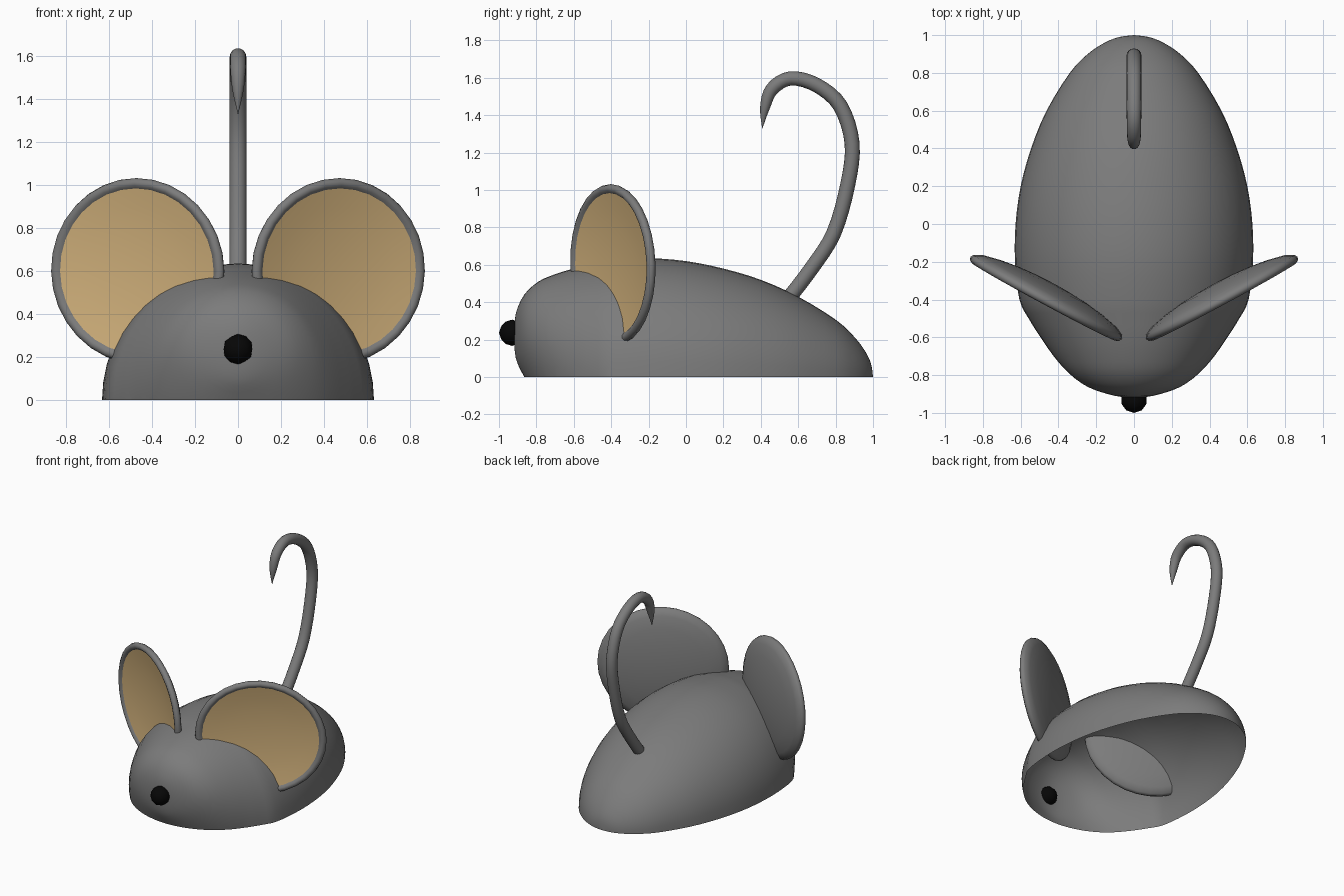
import bpy, bmesh
from math import sin, cos, pi
from mathutils import Vector

if "Cube" in bpy.data.objects:
    bpy.data.objects.remove(bpy.data.objects["Cube"])

GREY, TAN, BLACK = (.2, .2, .2), (.64, .44, .2), (.002, .002, .002)


def add_object(name, bm, colour, angle=50):
    bmesh.ops.recalc_face_normals(bm, faces=bm.faces)
    mesh = bpy.data.meshes.new(name)
    bm.to_mesh(mesh)
    bm.free()
    obj = bpy.data.objects.new(name, mesh)
    bpy.context.collection.objects.link(obj)
    mat = bpy.data.materials.new(name + "_colour")
    mat.diffuse_color = (*colour, 1)
    mat.use_nodes = True
    mat.node_tree.nodes["Principled BSDF"].inputs["Base Color"].default_value = mat.diffuse_color
    mesh.materials.append(mat)
    bpy.ops.object.select_all(action='DESELECT')
    obj.select_set(True)
    bpy.context.view_layer.objects.active = obj
    bpy.ops.object.shade_smooth_by_angle(angle=angle * pi / 180)
    return obj


def skin(rings):
    """Bridge rings of equal point count; one-point rings become poles."""
    bm = bmesh.new()
    rows = [[bm.verts.new(p) for p in r] for r in rings]
    n = max(len(r) for r in rows)
    for a, b in zip(rows, rows[1:]):
        for i in range(n):
            j = (i + 1) % n
            quad = [a[i % len(a)], a[j % len(a)], b[j % len(b)], b[i % len(b)]]
            bm.faces.new(list(dict.fromkeys(quad)))
    return bm


def smooth_rows(rows, steps):
    """Catmull-Rom interpolation through rows of numbers."""
    pts = [Vector(r) for r in rows]
    out = []
    for i in range(len(pts) - 1):
        p0, p1 = pts[max(i - 1, 0)], pts[i]
        p2, p3 = pts[i + 1], pts[min(i + 2, len(pts) - 1)]
        for k in range(steps):
            t = k / steps
            out.append(0.5 * (2 * p1 + (p2 - p0) * t
                              + (2 * p0 - 5 * p1 + 4 * p2 - p3) * t * t
                              + (3 * p1 - p0 - 3 * p2 + p3) * t ** 3))
    return out + [pts[-1]]


# Body: cross-sections (y, half width, top height, centre height), open below
sections = [(-.92, 0, .22, .22), (-.91, .1, .34, .22), (-.865, .24, .44, .22),
            (-.79, .345, .51, .18), (-.7, .425, .55, .12), (-.6, .495, .58, .07),
            (-.5, .558, .602, .03), (-.4, .607, .62, 0), (-.2, .63, .635, 0),
            (0, .627, .62, 0), (.2, .6, .58, 0), (.4, .545, .52, 0),
            (.6, .463, .43, 0), (.8, .34, .307, 0), (.9, .245, .215, 0),
            (.96, .155, .135, 0), (.99, .078, .068, 0), (1, 0, 0, 0)]
N = 48
rings = []
for y, w, top, zc in smooth_rows(sections, 3):
    if w < .001:
        rings.append([(0, y, zc)])
    else:
        rings.append([(w * cos(2 * pi * i / N), y, zc + (top - zc) * sin(2 * pi * i / N))
                      for i in range(N)])
bm = skin(rings)
bmesh.ops.bisect_plane(bm, geom=bm.verts[:] + bm.edges[:] + bm.faces[:], dist=1e-5,
                       plane_co=(0, 0, 0), plane_no=(0, 0, 1), clear_inner=True)
add_object("body", bm, GREY)


def lathe(profile, n=32):
    return skin([[(0, 0, d)] if r == 0 else
                 [(r * cos(2 * pi * i / n), r * sin(2 * pi * i / n), d) for i in range(n)]
                 for r, d in profile])


# Ears: shallow bowls with a rounded rim and a tan lining
shell = [(.388, 0), (.4, .011), (.415, .014), (.43, .006), (.436, -.01), (.428, -.028),
         (.385, -.05), (.3, -.07), (.2, -.085), (.1, -.093), (0, -.096)]
lining = [(0, -.032), (.1, -.03), (.2, -.024), (.3, -.014), (.388, 0)]
for side, label in ((1, "right"), (-1, "left")):
    facing = Vector((side * .475, -.88, -.03))
    for part, profile, colour in (("ear", shell, GREY),
                                  ("ear_lining", lining, TAN)):
        ear = add_object(f"{label}_{part}", lathe(profile), colour)
        ear.location = (side * .47, -.4, .6)
        ear.scale = (1.045, .99, 1)
        ear.rotation_mode = 'QUATERNION'
        ear.rotation_quaternion = facing.to_track_quat('Z', 'Y')

# Nose
bm = bmesh.new()
bmesh.ops.create_icosphere(bm, subdivisions=2, radius=.07)
nose = add_object("nose", bm, BLACK)
nose.location = (0, -.93, .237)

# Tail: round tube along a hooked path (y, z, radius)
path = smooth_rows([(.54, .41, .04), (.67, .58, .04), (.79, .77, .04), (.865, 1.03, .04),
                    (.888, 1.25, .04), (.825, 1.45, .04), (.7, 1.56, .039),
                    (.56, 1.597, .038), (.46, 1.54, .036), (.422, 1.44, .026),
                    (.408, 1.33, .001)], 4)
rings = []
for i, (y, z, r) in enumerate(path):
    a, b = path[max(i - 1, 0)], path[min(i + 1, len(path) - 1)]
    t = Vector((0, b[0] - a[0], b[1] - a[1])).normalized()
    across = Vector((0, -t.z, t.y))
    rings.append([Vector((0, y, z)) + r * (cos(2 * pi * k / 16) * Vector((1, 0, 0))
                                           + sin(2 * pi * k / 16) * across)
                  for k in range(16)])
add_object("tail", skin([[(0, .54, .41)]] + rings), GREY)
